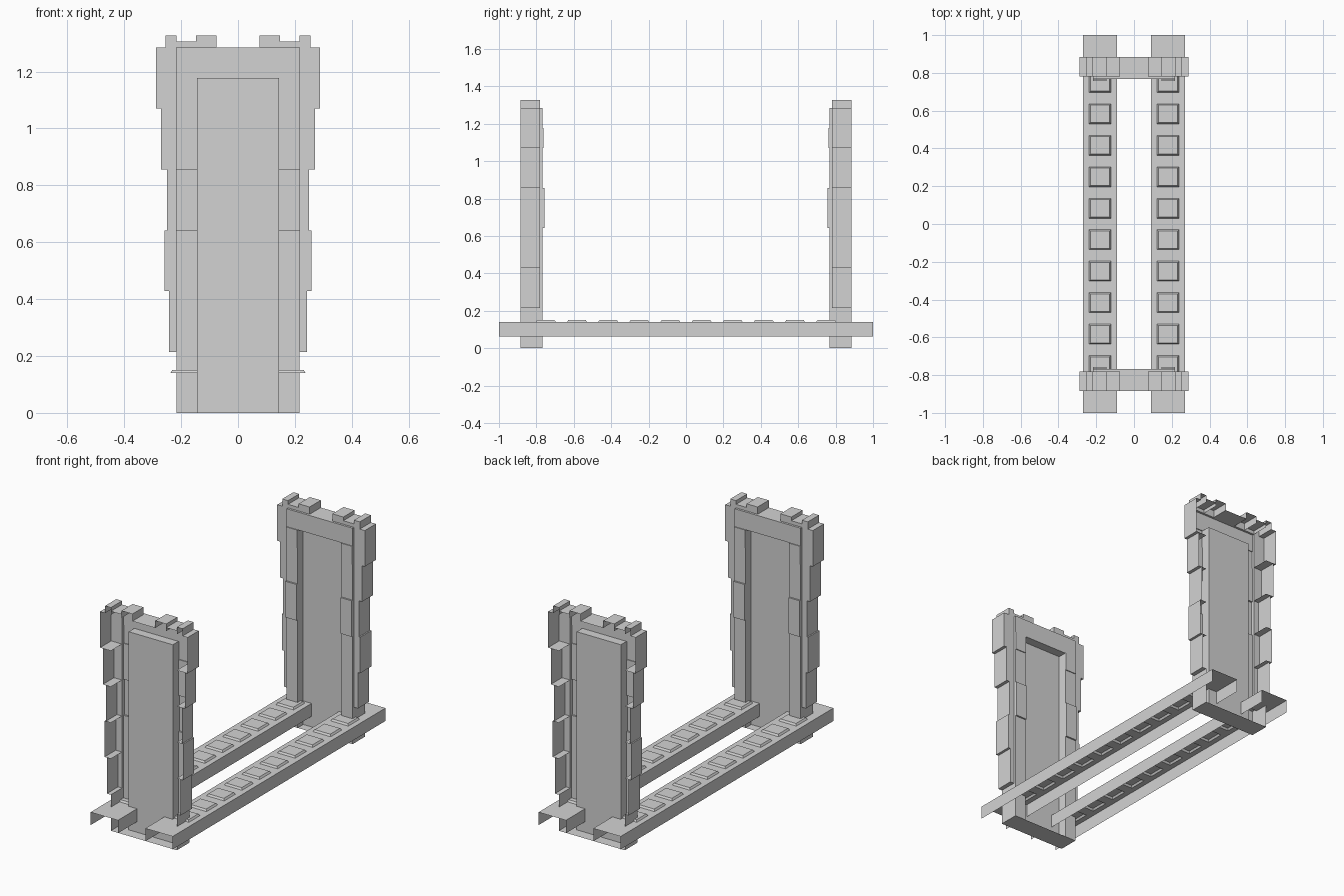
import bpy, bmesh
from mathutils import Vector

cube = bpy.data.objects.get("Cube")
if cube:
    bpy.data.objects.remove(cube, do_unlink=True)

stone = bpy.data.materials.new("stone_grey")
stone.use_nodes = True
GREY = (0.65, 0.65, 0.65, 1)
stone.diffuse_color = GREY
stone.node_tree.nodes["Principled BSDF"].inputs["Base Color"].default_value = GREY

AXES = {"+x": (1, 0, 0), "-x": (-1, 0, 0), "+y": (0, 1, 0),
        "-y": (0, -1, 0), "+z": (0, 0, 1), "-z": (0, 0, -1)}


def finish(bm, name):
    mesh = bpy.data.meshes.new(name)
    bm.to_mesh(mesh)
    bm.free()
    mesh.materials.append(stone)
    bpy.context.collection.objects.link(bpy.data.objects.new(name, mesh))


def box(x, y, z, keep, sx=1, sy=1, taper=0):
    """Box between ranges with only the kept sides, mirrored by sx and sy.
    A reversed range turns the box inside out."""
    bm = bmesh.new()
    bmesh.ops.create_cube(bm, size=1)
    bm.normal_update()
    gone = [f for f in bm.faces
            if not any(f.normal.dot(Vector(AXES[s])) > 0.9 for s in keep.split())]
    bmesh.ops.delete(bm, geom=gone, context="FACES")
    flip = sx * sy < 0
    if y[0] > y[1]:
        flip = not flip
    for v in bm.verts:
        inset = taper if v.co.z > 0 else 0
        p = [r[0] if c < 0 else r[1] for c, r in zip(v.co, (x, y, z))]
        p[0] -= inset if v.co.x > 0 else -inset
        p[1] -= inset if v.co.y > 0 else -inset
        v.co = (p[0] * sx, p[1] * sy, p[2])
    if flip:
        bmesh.ops.reverse_faces(bm, faces=bm.faces)
    if y[0] > y[1]:
        bmesh.ops.reverse_faces(bm, faces=bm.faces)
    return bm


def shell(name, *args, **kwargs):
    finish(box(*args, **kwargs), name)


OUT, SIDE, PANEL, IN = -0.885, -0.78, -0.82, -0.767   # gate depth planes
HOLE, FRAME = 0.145, 0.217                            # half widths
HEAD, TOP = 1.178, 1.284                              # opening and frame heights
COURSE = 0.214
QUOINS = [0.243, 0.258, 0.25, 0.27, 0.288]
MERLONS = [(0.075, 0.147, 1.327), (0.147, FRAME, 1.305), (FRAME, 0.255, 1.327)]

for sy, end in ((1, "front"), (-1, "back")):
    # shallow recess with its door panel, sill, lintel and flat crown
    shell(end + "_panel", (-HOLE, HOLE), (IN, PANEL), (0, HEAD), "-x +x +y +z", sy=sy)
    shell(end + "_sill", (-FRAME, FRAME), (OUT, IN), (0, COURSE), "-z", sy=sy)
    shell(end + "_lintel", (-FRAME, FRAME), (SIDE, IN), (HEAD, TOP), "+y +z", sy=sy)
    shell(end + "_crown", (-0.075, 0.075), (OUT, SIDE), (HEAD, TOP), "+z", sy=sy)

    for sx, side in ((1, "left"), (-1, "right")):
        tag = f"{end}_{side}_"
        jamb = (HOLE, FRAME)
        # flat jamb faces and outer edges
        for z0, z1 in ((0, 3 * COURSE), (4 * COURSE, 5 * COURSE)):
            shell(tag + "jamb", jamb, (SIDE, IN), (z0, z1), "+y", sx, sy)
        shell(tag + "jamb_base", jamb, (OUT, IN), (0, COURSE), "+x", sx, sy)
        shell(tag + "jamb_edge", jamb, (SIDE, IN), (COURSE, TOP), "+x", sx, sy)
        # raised hollow blocks in the jamb face
        for z0, z1, face in ((3 * COURSE, 4 * COURSE, -0.757), (5 * COURSE, HEAD, -0.762)):
            shell(tag + "face_block", jamb, (IN, face), (z0, z1),
                  "-x +x +y -z +z", sx, sy)
        # stacked hollow corner stones
        for i, reach in enumerate(QUOINS, 1):
            keep = "+x +y -z" if i == len(QUOINS) else "+x +y -z +z"
            shell(tag + "quoin", (FRAME, reach), (OUT, SIDE),
                  (i * COURSE, (i + 1) * COURSE), keep, sx, sy)
        shell(tag + "quoin_cap", (MERLONS[-1][1], QUOINS[-1]), (OUT, SIDE),
              (COURSE, TOP), "+z", sx, sy)
        # hollow battlements
        for x0, x1, top in MERLONS:
            shell(tag + "merlon", (x0, x1), (OUT, SIDE), (TOP, top),
                  "-x +x +y +z", sx, sy)

# two hollow rails whose tops open into a row of raised studs
STUD_X = (0.122, 0.238)
STUDS = [((i - 4.5) * 0.1665 - 0.053, (i - 4.5) * 0.1665 + 0.053) for i in range(10)]
for sx, side in ((1, "left"), (-1, "right")):
    rail = box((0.09, 0.27), (-1, 1), (0.063, 0.14), "-x +x +z", sx)
    cuts = [((sx * x, 0, 0), (1, 0, 0)) for x in STUD_X]
    cuts += [((0, y, 0), (0, 1, 0)) for pair in STUDS for y in pair]
    for co, no in cuts:
        bmesh.ops.bisect_plane(rail, geom=rail.verts[:] + rail.edges[:] + rail.faces[:],
                               plane_co=co, plane_no=no)
    holes = []
    for f in rail.faces:
        c = f.calc_center_median()
        if STUD_X[0] < abs(c.x) < STUD_X[1] and any(a < c.y < b for a, b in STUDS):
            holes.append(f)
    bmesh.ops.delete(rail, geom=holes, context="FACES")
    finish(rail, side + "_rail")
    for pair in STUDS:
        shell(side + "_stud", STUD_X, pair, (0.14, 0.151), "-x +x -y +y +z",
              sx, taper=0.007)
